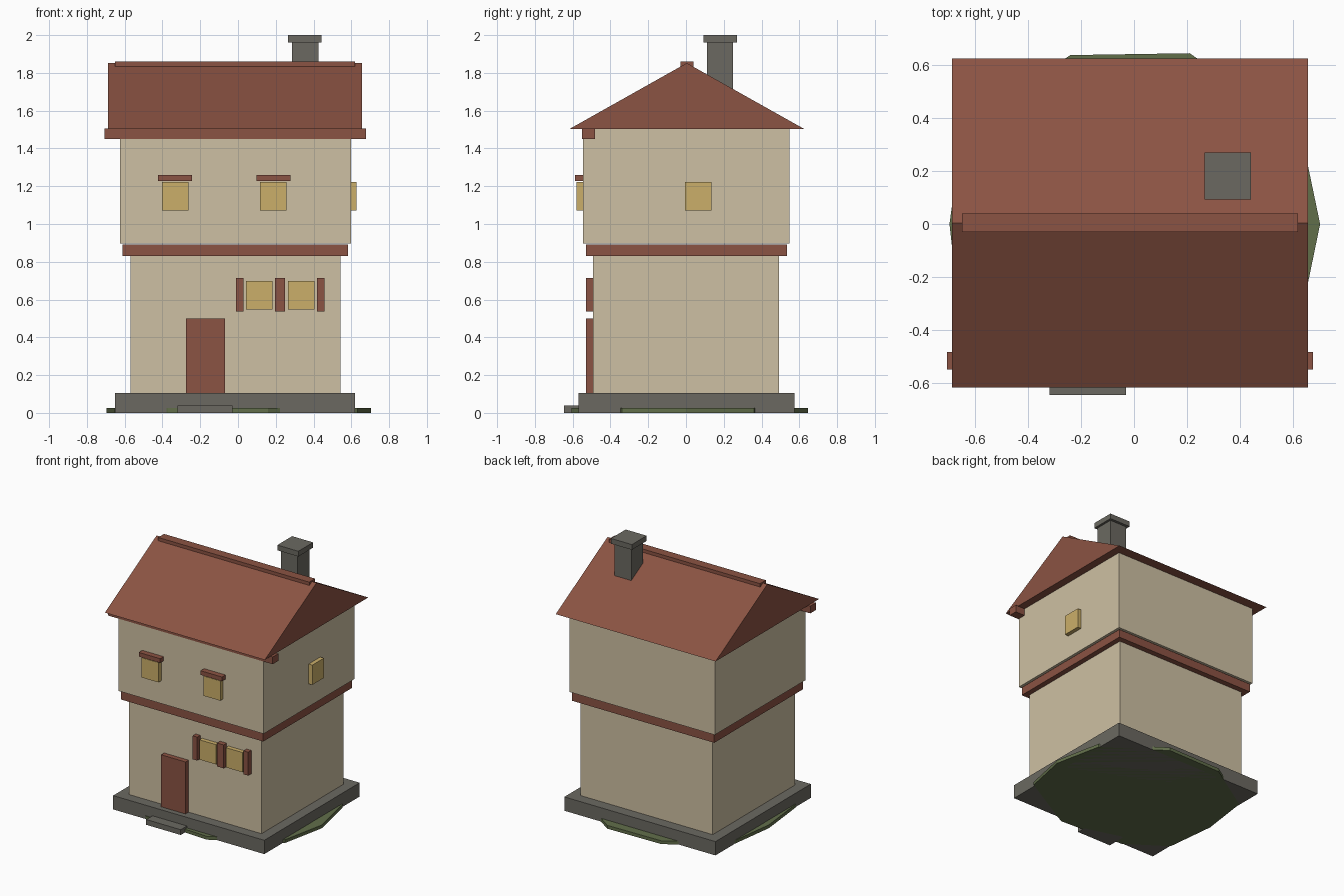
import bpy

if "Cube" in bpy.data.objects:
    bpy.data.objects.remove(bpy.data.objects["Cube"])


def material(name, rgb):
    """Flat material from 0-255 display colour, converted to linear."""
    mat = bpy.data.materials.new(name)
    lin = [(c / 255 / 12.92) if c < 11 else ((c / 255 + 0.055) / 1.055) ** 2.4 for c in rgb]
    mat.diffuse_color = (*lin, 1)
    mat.use_nodes = True
    mat.node_tree.nodes["Principled BSDF"].inputs["Base Color"].default_value = mat.diffuse_color
    return mat


PLASTER = material("plaster", (206, 192, 163))
RED = material("red_brown", (139, 83, 67))
STONE = material("stone_grey", (107, 105, 97))
YELLOW = material("window_yellow", (203, 175, 106))
GREEN = material("grass_green", (97, 110, 74))


def mesh_object(name, verts, faces, mat):
    mesh = bpy.data.meshes.new(name)
    mesh.from_pydata(verts, [], faces)
    mesh.materials.append(mat)
    obj = bpy.data.objects.new(name, mesh)
    bpy.context.collection.objects.link(obj)
    return obj


def prism(name, bottom, top, mat):
    """Close two matching counter-clockwise loops into a solid."""
    n = len(bottom)
    faces = [tuple(reversed(range(n))), tuple(range(n, 2 * n))]
    faces += [(i, (i + 1) % n, n + (i + 1) % n, n + i) for i in range(n)]
    return mesh_object(name, bottom + top, faces, mat)


def box(name, x, y, z, mat):
    loop = [(x[0], y[0]), (x[1], y[0]), (x[1], y[1]), (x[0], y[1])]
    return prism(name, [(*p, z[0]) for p in loop], [(*p, z[1]) for p in loop], mat)


# Grass patch: irregular ten-sided slab
outline = [(0.703, 0.0), (0.628, 0.36), (0.21, 0.645), (-0.24, 0.638), (-0.645, 0.38),
           (-0.697, 0.0), (-0.655, -0.38), (-0.37, -0.575), (0.16, -0.605), (0.633, -0.34)]
prism("grass_patch", [(*p, 0) for p in outline], [(*p, 0.025) for p in outline], GREEN)

# Stone footing and door step
box("stone_base", (-0.65, 0.62), (-0.57, 0.575), (0, 0.105), STONE)
box("door_step", (-0.32, -0.03), (-0.645, -0.50), (0, 0.04), STONE)

# Two storeys with a band between them
box("lower_walls", (-0.57, 0.543), (-0.493, 0.493), (0.10, 0.835), PLASTER)
box("floor_band", (-0.612, 0.583), (-0.53, 0.535), (0.83, 0.892), RED)
box("upper_walls", (-0.625, 0.597), (-0.545, 0.547), (0.898, 1.503), PLASTER)

# Gable roof, ridge cap and front eave beam
gable = [(-0.617, 1.503), (0.626, 1.503), (0.004, 1.852)]
prism("roof", [(-0.687, y, z) for y, z in gable], [(0.657, y, z) for y, z in gable], RED)
box("ridge_cap", (-0.65, 0.62), (-0.03, 0.04), (1.835, 1.86), RED)
box("eave_beam", (-0.707, 0.677), (-0.55, -0.483), (1.45, 1.505), RED)

# Chimney
box("chimney", (0.285, 0.425), (0.11, 0.25), (1.60, 1.965), STONE)
box("chimney_cap", (0.266, 0.442), (0.093, 0.27), (1.96, 2.0), STONE)

# Door
box("door", (-0.275, -0.07), (-0.53, -0.48), (0.105, 0.50), RED)

# Upper front windows with lintels
for i, cx in enumerate((-0.333, 0.187)):
    box(f"upper_window_{i}", (cx - 0.07, cx + 0.07), (-0.58, -0.53), (1.072, 1.222), YELLOW)
    box(f"lintel_{i}", (cx - 0.09, cx + 0.09), (-0.587, -0.53), (1.228, 1.26), RED)

# Side window
box("side_window", (0.57, 0.628), (-0.005, 0.135), (1.072, 1.222), YELLOW)

# Lower front windows and shutters
for i, cx in enumerate((0.113, 0.335)):
    box(f"lower_window_{i}", (cx - 0.07, cx + 0.07), (-0.525, -0.48), (0.547, 0.697), YELLOW)
for i, x in enumerate(((-0.01, 0.028), (0.195, 0.25), (0.417, 0.457))):
    box(f"shutter_{i}", x, (-0.53, -0.48), (0.537, 0.715), RED)
